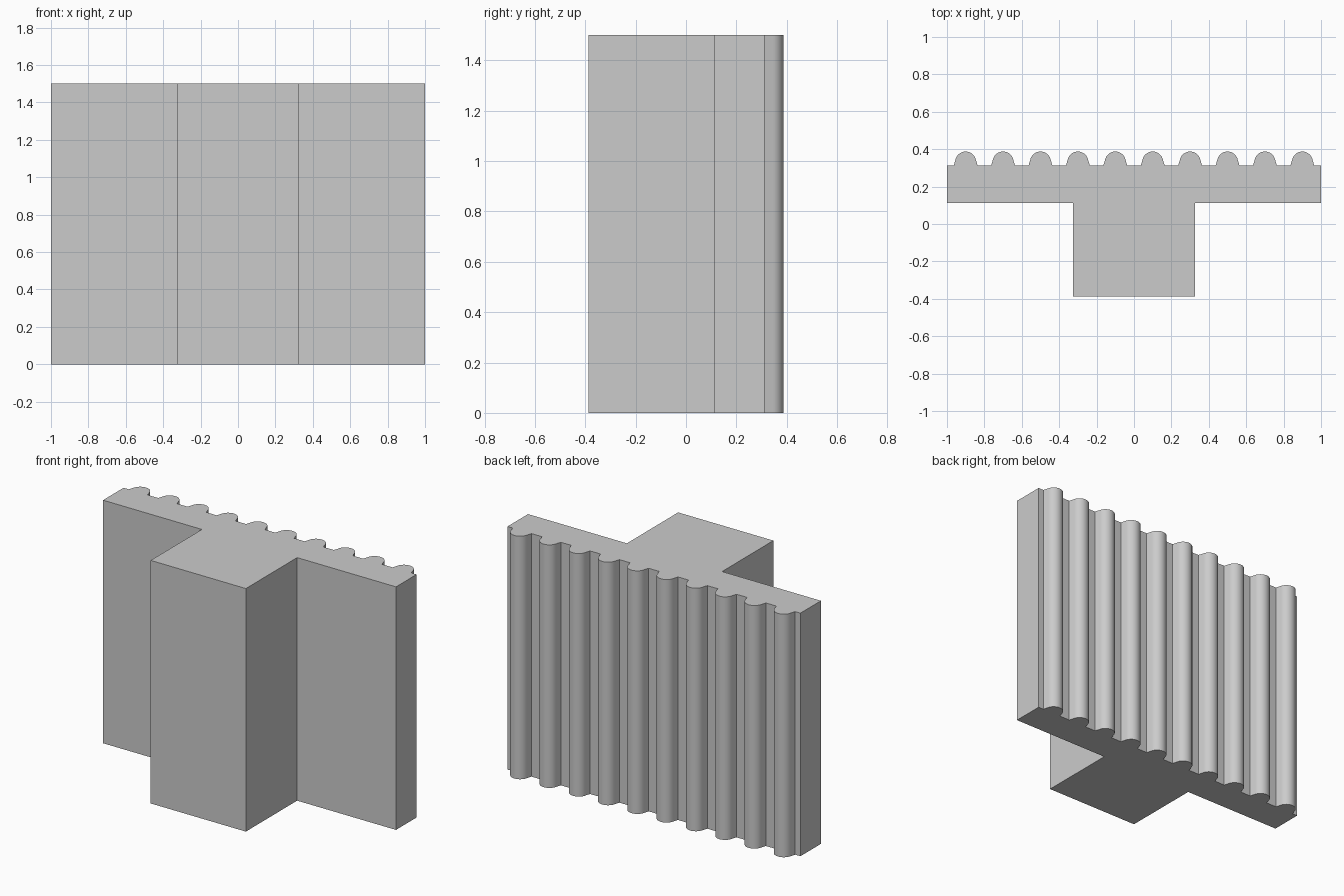
import bpy, bmesh, math

if "Cube" in bpy.data.objects:
    bpy.data.objects.remove(bpy.data.objects["Cube"])

HEIGHT = 1.5
FRONT, PLATE_FRONT, PLATE_BACK = -0.3875, 0.1125, 0.3125
BLOCK_HALF = 0.325
RIB_R, RIB_BASE, RIB_TOP = 0.056, 0.064, 0.3875

grey = bpy.data.materials.new("light grey")
grey.diffuse_color = (0.6, 0.6, 0.6, 1)
grey.use_nodes = True
grey.node_tree.nodes["Principled BSDF"].inputs["Base Color"].default_value = grey.diffuse_color

# T-shaped outline, counter-clockwise from the front left of the block
outline = [(-BLOCK_HALF, FRONT), (BLOCK_HALF, FRONT), (BLOCK_HALF, PLATE_FRONT),
           (1, PLATE_FRONT), (1, PLATE_BACK)]

# Ten rounded ribs along the back, from right to left
SEGMENTS = 16
for i in range(10):
    cx = 0.9 - 0.2 * i
    outline.append((cx + RIB_BASE, PLATE_BACK))
    for k in range(SEGMENTS + 1):
        a = math.radians(10 + 160 * k / SEGMENTS)
        outline.append((cx + RIB_R * math.cos(a),
                        RIB_TOP - RIB_R + RIB_R * math.sin(a)))
    outline.append((cx - RIB_BASE, PLATE_BACK))

outline += [(-1, PLATE_BACK), (-1, PLATE_FRONT), (-BLOCK_HALF, PLATE_FRONT)]

# Extrude the outline upwards
bm = bmesh.new()
base = bm.faces.new([bm.verts.new((x, y, 0)) for x, y in outline])
top = bmesh.ops.extrude_face_region(bm, geom=[base], use_keep_orig=True)
bmesh.ops.translate(bm, vec=(0, 0, HEIGHT),
                    verts=[g for g in top["geom"] if isinstance(g, bmesh.types.BMVert)])
bmesh.ops.recalc_face_normals(bm, faces=bm.faces)

mesh = bpy.data.meshes.new("ribbed_panel")
bm.to_mesh(mesh)
bm.free()
mesh.materials.append(grey)
panel = bpy.data.objects.new("ribbed_panel", mesh)
bpy.context.collection.objects.link(panel)

# Smooth ribs, sharp corners
bpy.context.view_layer.objects.active = panel
panel.select_set(True)
bpy.ops.object.shade_smooth_by_angle(angle=math.radians(30))
